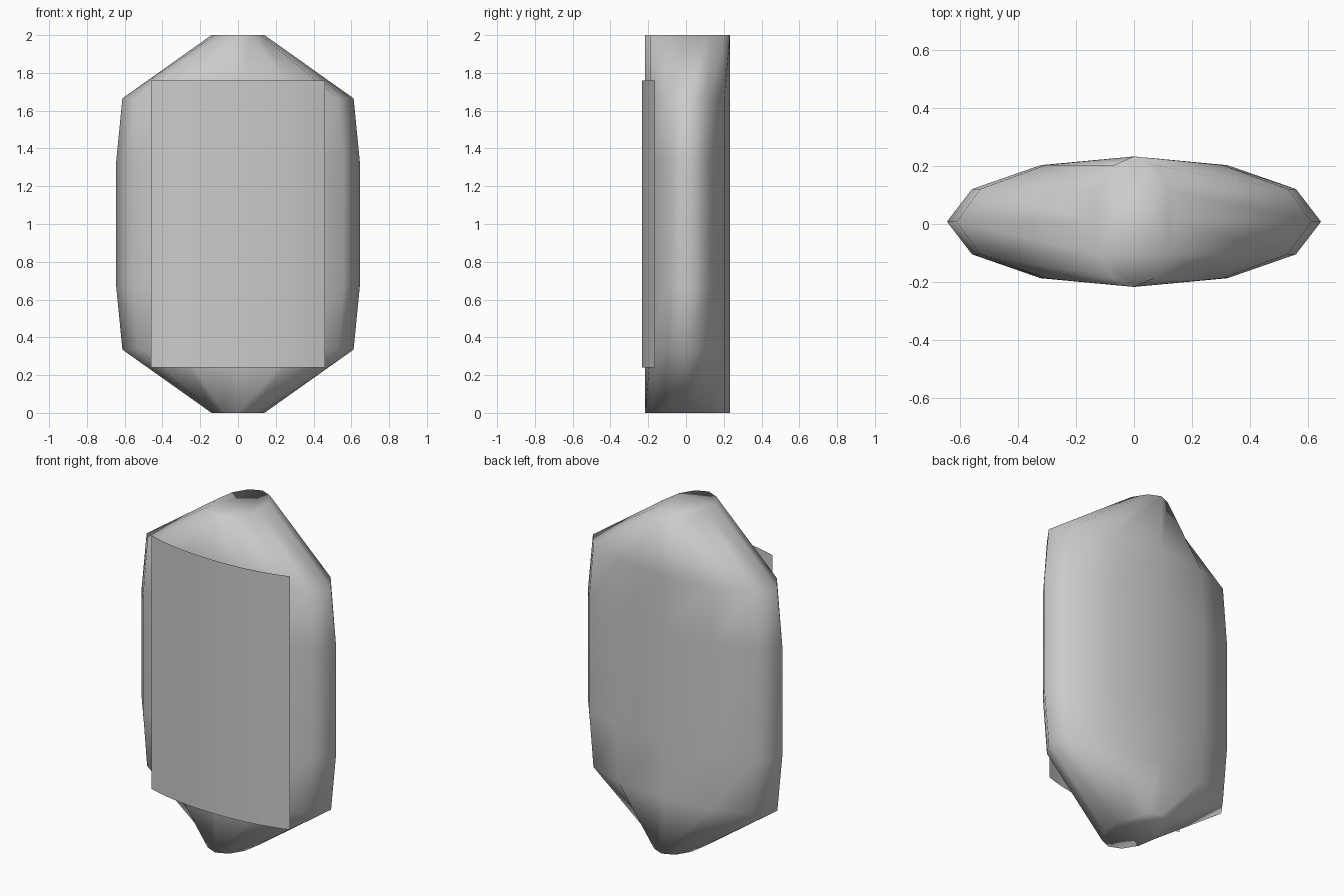
import bpy
import math

if "Cube" in bpy.data.objects:
    bpy.data.objects.remove(bpy.data.objects["Cube"])

SIDES = 12
CENTRE_Y = 0.008
DEPTH = 0.225

grey = bpy.data.materials.new("light grey")
grey.diffuse_color = (0.6, 0.6, 0.6, 1.0)
grey.use_nodes = True
grey.node_tree.nodes["Principled BSDF"].inputs["Base Color"].default_value = grey.diffuse_color


def make_object(name, verts, faces):
    mesh = bpy.data.meshes.new(name)
    mesh.from_pydata(verts, [], faces)
    mesh.materials.append(grey)
    mesh.polygons.foreach_set("use_smooth", [True] * len(mesh.polygons))
    mesh.update()
    obj = bpy.data.objects.new(name, mesh)
    bpy.context.collection.objects.link(obj)
    return obj


# Body: twelve-sided oval rings of constant depth, narrowing in width at both ends
rings = [(0.0, 0.14), (0.335, 0.612), (0.67, 0.645),
         (1.33, 0.645), (1.665, 0.612), (2.0, 0.14)]
verts, faces = [], []
for z, half_width in rings:
    for i in range(SIDES):
        a = 2 * math.pi * i / SIDES
        verts.append((half_width * math.cos(a), CENTRE_Y + DEPTH * math.sin(a), z))
for r in range(len(rings) - 1):
    low, up = r * SIDES, (r + 1) * SIDES
    for i in range(SIDES):
        j = (i + 1) % SIDES
        faces.append((low + i, low + j, up + j))
        faces.append((low + i, up + j, up + i))

# End caps
faces.append(tuple(reversed(range(SIDES))))
top = (len(rings) - 1) * SIDES
faces.append(tuple(range(top, top + SIDES)))
make_object("body", verts, faces)

# Front label: thin curved sheet standing just off the front surface
SEGMENTS = 16
half_angle = math.asin(0.46 / 0.66)
verts, faces = [], []
for i in range(SEGMENTS + 1):
    a = half_angle * (2 * i / SEGMENTS - 1)
    x, y = 0.66 * math.sin(a), CENTRE_Y - 0.241 * math.cos(a)
    verts += [(x, y, 0.24), (x, y, 1.76)]
for i in range(SEGMENTS):
    k = 2 * i
    faces.append((k, k + 2, k + 3, k + 1))
make_object("front_label", verts, faces)
